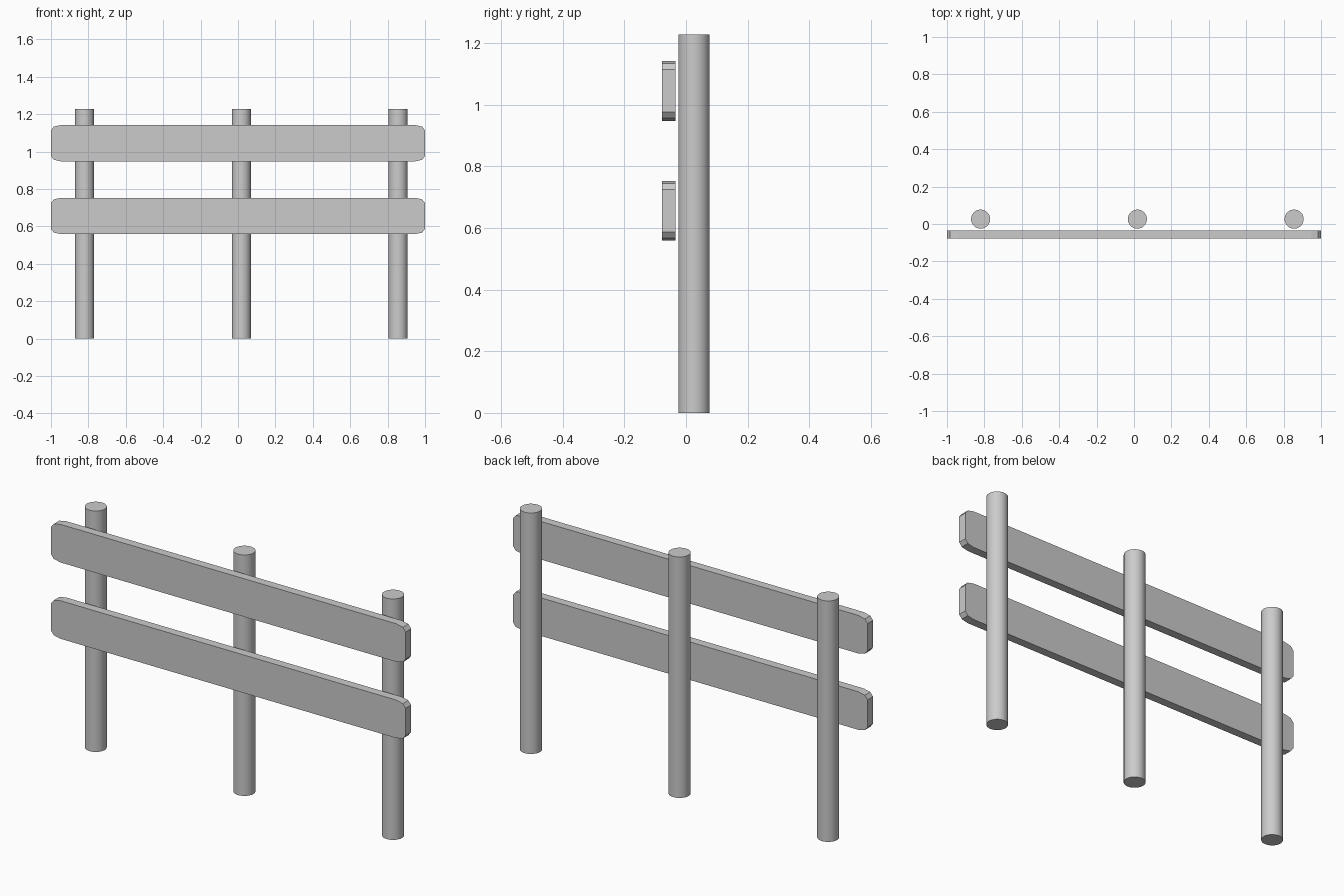
import bpy, bmesh
from math import sin, cos, pi

if "Cube" in bpy.data.objects:
    bpy.data.objects.remove(bpy.data.objects["Cube"])

POST_R, POST_H, POST_Y = 0.051, 1.228, 0.026
BOARD_FRONT, BOARD_BACK = -0.078, -0.034


def finish(bm, name):
    bmesh.ops.recalc_face_normals(bm, faces=bm.faces)
    mesh = bpy.data.meshes.new(name)
    bm.to_mesh(mesh)
    bm.free()
    obj = bpy.data.objects.new(name, mesh)
    bpy.context.collection.objects.link(obj)
    return obj


def add_post(name, x):
    bpy.ops.mesh.primitive_cylinder_add(vertices=32, radius=POST_R, depth=POST_H,
                                        location=(x, POST_Y, POST_H / 2))
    bpy.context.object.name = name
    bpy.ops.object.shade_smooth_by_angle()


def add_board(name, z, half_len=1.0, half_h=0.097, rx=0.053, rz=0.028):
    # Outline with two-segment elliptical corners, extruded through the thickness
    bm = bmesh.new()
    outline = []
    for quarter, (sx, sz) in enumerate(((1, 1), (-1, 1), (-1, -1), (1, -1))):
        for step in range(3):
            a = (quarter + step / 2) * pi / 2
            outline.append(bm.verts.new((sx * (half_len - rx) + rx * cos(a), BOARD_FRONT,
                                         z + sz * (half_h - rz) + rz * sin(a))))
    face = bm.faces.new(outline)
    ext = bmesh.ops.extrude_face_region(bm, geom=[face], use_keep_orig=True)
    moved = [v for v in ext["geom"] if isinstance(v, bmesh.types.BMVert)]
    bmesh.ops.translate(bm, verts=moved, vec=(0, BOARD_BACK - BOARD_FRONT, 0))
    finish(bm, name)


# Round upright posts
for side, x in (("left", -0.82), ("middle", 0.018), ("right", 0.856)):
    add_post(side + "_post", x)

# Horizontal boards in front of the posts
add_board("lower_board", 0.656)
add_board("upper_board", 1.045)
